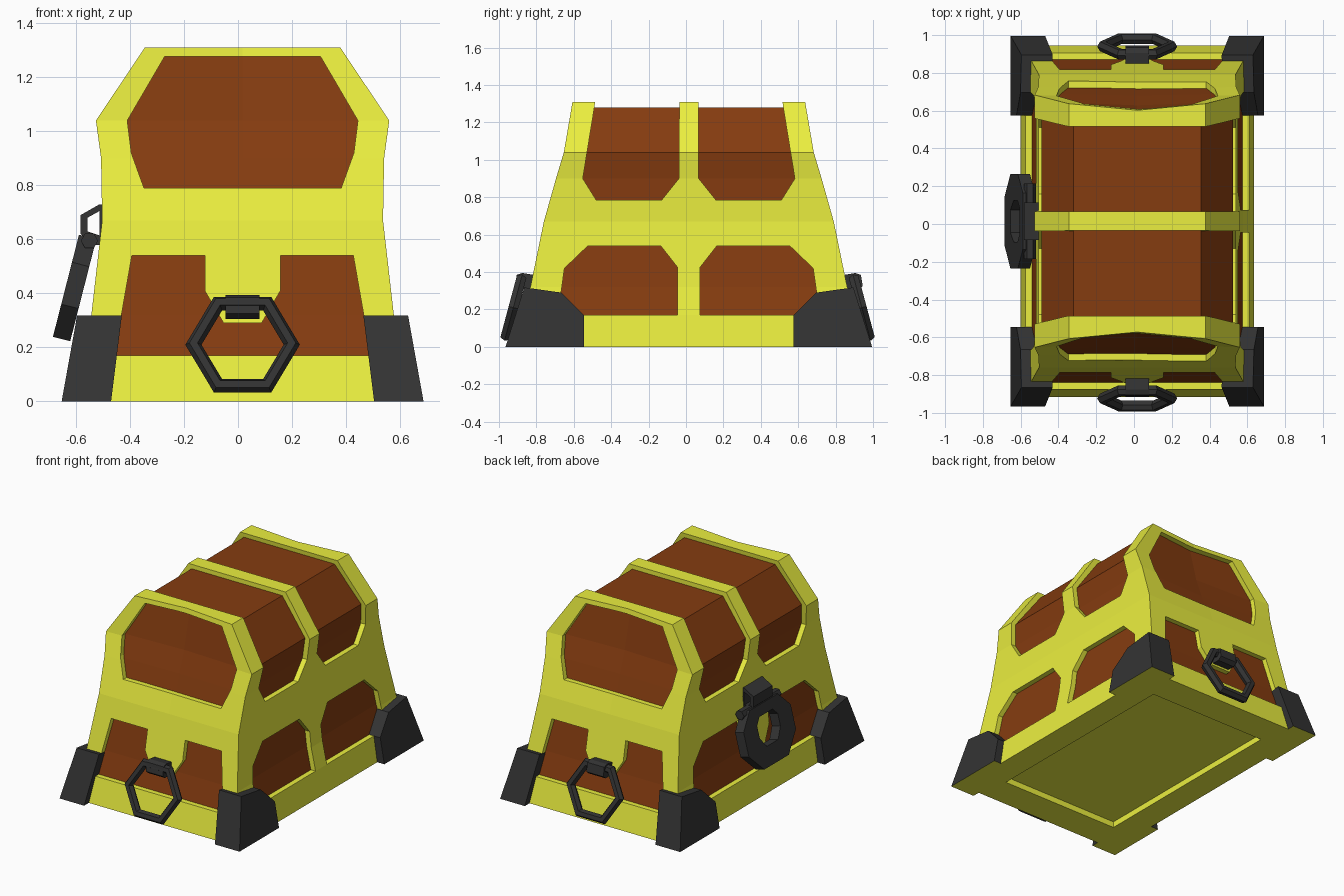
import bpy, bmesh, math
from mathutils import Matrix

if "Cube" in bpy.data.objects:
    bpy.data.objects.remove(bpy.data.objects["Cube"])

OFFSET = Matrix.Translation((0.017, 0.015, 0))


def make(name, verts, faces):
    me = bpy.data.meshes.new(name)
    bm = bmesh.new()
    vs = [bm.verts.new(v) for v in verts]
    for f in faces:
        bm.faces.new([vs[i] for i in f])
    bmesh.ops.recalc_face_normals(bm, faces=bm.faces)
    bm.to_mesh(me)
    bm.free()
    ob = bpy.data.objects.new(name, me)
    bpy.context.collection.objects.link(ob)
    return ob


def stack(name, rings):
    """Solid through equal-length rings of points."""
    n = len(rings[0])
    verts = [p for r in rings for p in r]
    faces = [list(range(n)), list(range(len(verts) - n, len(verts)))]
    for k in range(len(rings) - 1):
        for i in range(n):
            j = (i + 1) % n
            faces.append([k*n + i, k*n + j, k*n + n + j, k*n + n + i])
    return make(name, verts, faces)


def prism(name, pts, axis, a, b):
    if axis == 'x':
        return stack(name, [[(t, u, v) for u, v in pts] for t in (a, b)])
    return stack(name, [[(u, t, v) for u, v in pts] for t in (a, b)])


def box(name, lo, hi):
    return prism(name, [(lo[1], lo[2]), (hi[1], lo[2]), (hi[1], hi[2]), (lo[1], hi[2])],
                 'x', lo[0], hi[0])


def cut(ob, cutter):
    m = ob.modifiers.new("cut", 'BOOLEAN')
    m.operation, m.solver, m.object = 'DIFFERENCE', 'EXACT', cutter
    bpy.context.view_layer.objects.active = ob
    bpy.ops.object.modifier_apply(modifier=m.name)
    bpy.data.objects.remove(cutter)


def material(name, rgb):
    m = bpy.data.materials.new(name)
    m.diffuse_color = (*rgb, 1)
    m.use_nodes = True
    m.node_tree.nodes["Principled BSDF"].inputs["Base Color"].default_value = m.diffuse_color
    return m


yellow = material("yellow_trim", (0.83, 0.86, 0.05))
brown = material("brown_panel", (0.235, 0.045, 0.005))
dark = material("dark_metal", (0.033, 0.033, 0.033))


def paint(ob, *mats):
    ob.data.materials.clear()
    for m in mats:
        ob.data.materials.append(m)
    ob.data.transform(OFFSET)


def mirrored(half):
    return half + [(-u, v) for u, v in reversed(half)]


# chest body profile: height, half width, half depth, dent of the end faces
PROFILE = [(0, .617, .93, 0), (.17, .592, .89, 0), (.32, .56, .847, 0), (.67, .52, .775, 0),
           (.90, .524, .71, .01), (1.04, .543, .668, .02), (1.31, .362, .622, .035)]


def body(name, inset, z_low, z_top):
    rings = []
    for z, hx, hy, c in PROFILE:
        z = min(max(z, z_low), z_top)
        hx -= inset * (.7 if z == z_top else 1)
        hy -= inset
        rings.append([(hx, -hy, z), (hx, hy, z), (0, hy - c, z),
                      (-hx, hy, z), (-hx, -hy, z), (0, c - hy, z)])
    return stack(name, rings)


core = body("inner_panels", .035, .06, 1.28)
frame = body("outer_frame", 0, 0, 1.31)
cut(frame, body("hollow", .035, .06, 1.28))

# panel openings in the ends
cut(frame, prism("c", mirrored([(.365, .79), (.412, .92), (.427, 1.04), (.288, 1.278)]), 'y', -2, 2))
tongue = [(.07, .29), (.14, .41), (.14, .54)]
cut(frame, prism("c", mirrored(tongue + [(.41, .54), (.475, .17)]), 'y', -2, 2))

# panel openings in the sides, lid ones run over the top
upper = [(.05, 1.4), (.053, .9), (.145, .785), (.495, .785), (.567, .9), (.505, 1.28), (.49, 1.4)]
lower = [(.06, .17), (.06, .425), (.15, .54), (.54, .54), (.665, .42), (.70, .17)]
for s in (1, -1):
    cut(frame, prism("c", [(s*u, v) for u, v in upper], 'x', -2, 2))
    cut(frame, prism("c", [(s*u, v) for u, v in lower], 'x', 0, 2))
cut(frame, prism("c", mirrored(tongue + [(.54, .54), (.665, .42), (.70, .17)]), 'x', -2, 0))

# recess underneath
cut(frame, box("c", (-.44, -.72, -.1), (.44, .72, .04)))
paint(frame, yellow)
paint(core, brown)

# corner guards
guard = [(.98, 0), (.88, .318), (.68, .29), (.56, .17), (.56, 0)]
for sx in (1, -1):
    for sy in (1, -1):
        ob = stack("corner_guard", [[(sx*(a - k*z), sy*y, z) for y, z in guard]
                                    for a, k in ((.487, .125), (.67, .18))])
        paint(ob, dark, yellow)
        for p in ob.data.polygons:
            p.material_index = 1 if p.normal.z < -.9 else 0

# hexagonal ring handles with brackets
for s, y in ((-1, -.938), (1, .925)):
    bpy.ops.mesh.primitive_torus_add(major_segments=6, minor_segments=6,
                                     major_radius=.182, minor_radius=.03)
    ring = bpy.context.object
    ring.name = "ring_handle"
    ring.data.transform(Matrix.Translation((0, y, .21)) @ Matrix.Rotation(-s*math.radians(75), 4, 'X'))
    bracket = prism("ring_bracket", [(s*.80, .31), (s*.905, .305), (s*.93, .325), (s*.92, .385),
                                     (s*.89, .395), (s*.80, .38)], 'x', -.063, .063)
    for ob in (ring, bracket):
        ob.data.polygons.foreach_set("use_smooth", [False] * len(ob.data.polygons))
        paint(ob, dark)

# clasp plate on the left side
plate = prism("clasp_plate", mirrored([(.13, -.195), (.25, -.07), (.25, .09), (.15, .195)]), 'x', -.033, .033)
cut(plate, prism("c", mirrored([(.06, -.07), (.11, 0), (.11, .08), (.07, .125)]), 'x', -1, 1))
plate.data.transform(Matrix.Translation((-.622, 0, .42)) @ Matrix.Rotation(.25, 4, 'Y'))

# hinge pin and hasp loop above the clasp
pin = prism("clasp_pin", [(-.567 + .032*math.cos(i*math.pi/3), .595 + .032*math.sin(i*math.pi/3))
                          for i in range(6)], 'y', -.2, .2)
hasp = prism("hasp_loop", [(-.51, .58), (-.56, .58), (-.60, .62), (-.60, .69), (-.53, .73), (-.51, .73)],
             'y', -.1, .1)
cut(hasp, prism("c", [(-.53, .615), (-.575, .63), (-.575, .68), (-.53, .705)], 'y', -1, 1))
for ob in (plate, pin, hasp):
    paint(ob, dark)
